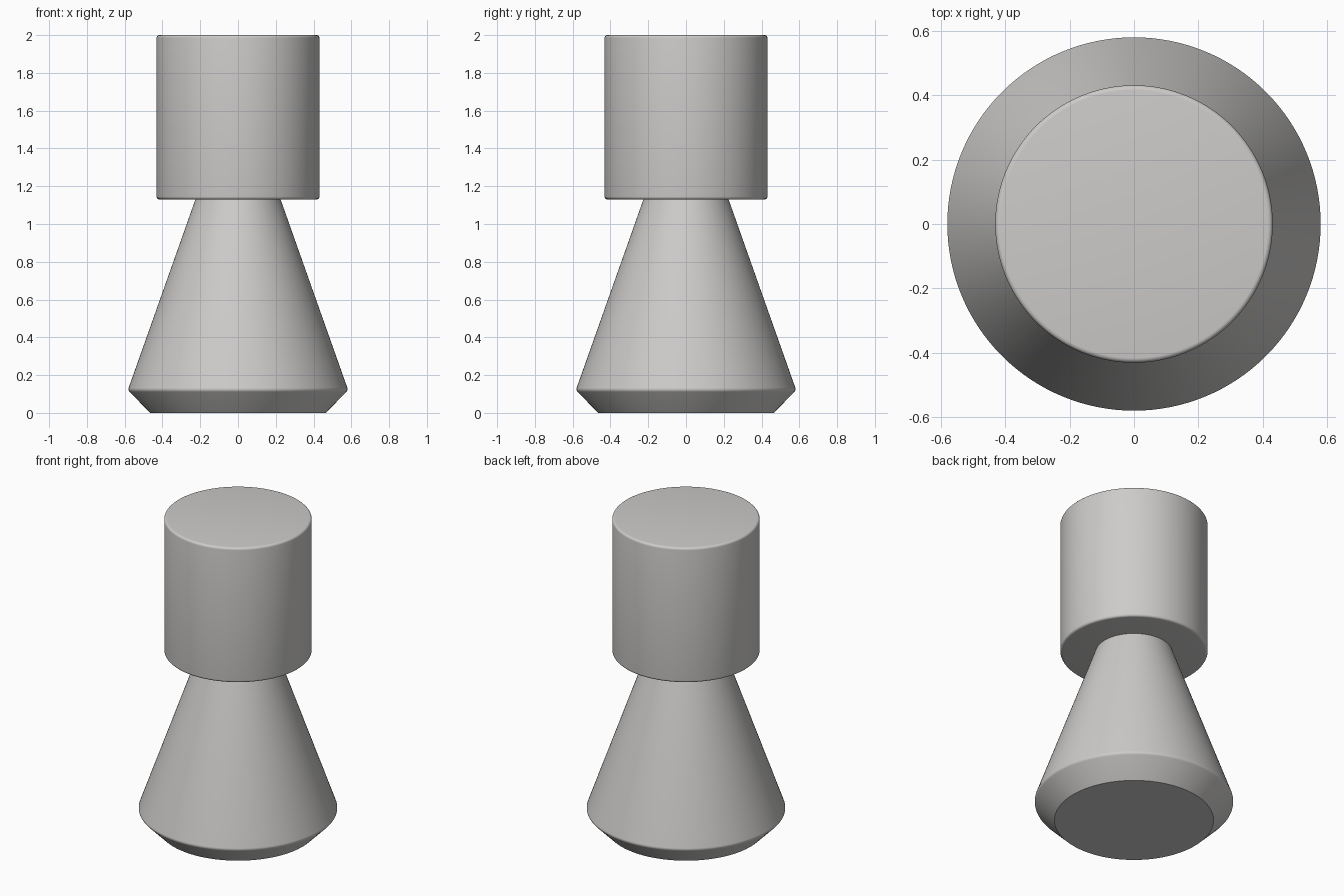
import bpy, bmesh, math

if "Cube" in bpy.data.objects:
    bpy.data.objects.remove(bpy.data.objects["Cube"])

SIDES = 128
grey = bpy.data.materials.new("light_grey")
grey.diffuse_color = (0.61, 0.60, 0.59, 1)
grey.use_nodes = True
grey.node_tree.nodes["Principled BSDF"].inputs["Base Color"].default_value = grey.diffuse_color


def lathe(name, profile):
    """Spin an (r, z) profile, closing both ends with flat caps."""
    bm = bmesh.new()
    rings = [[bm.verts.new((r * math.cos(2 * math.pi * i / SIDES),
                            r * math.sin(2 * math.pi * i / SIDES), z))
              for i in range(SIDES)] for r, z in profile]
    for low, high in zip(rings, rings[1:]):
        for i in range(SIDES):
            j = (i + 1) % SIDES
            bm.faces.new((low[i], low[j], high[j], high[i]))
    bm.faces.new(rings[0][::-1])
    bm.faces.new(rings[-1])
    mesh = bpy.data.meshes.new(name)
    bm.to_mesh(mesh)
    bm.free()
    mesh.materials.append(grey)
    ob = bpy.data.objects.new(name, mesh)
    bpy.context.collection.objects.link(ob)
    bpy.ops.object.select_all(action='DESELECT')
    ob.select_set(True)
    bpy.context.view_layer.objects.active = ob
    bpy.ops.object.shade_smooth_by_angle(angle=math.radians(35))
    return ob


def arc(r, z, radius, start, end, steps=5):
    """Points of a rounded corner around (r, z), angles in degrees."""
    angles = [math.radians(start + (end - start) * k / steps) for k in range(steps + 1)]
    return [(r + radius * math.cos(a), z + radius * math.sin(a)) for a in angles]


# Conical base: undercut foot, softly rounded rim, straight taper to the neck
lathe("conical_base", [(0.465, 0.0)] + arc(0.559, 0.126, 0.021, -45, 19.5) + [(0.222, 1.14)])

# Cylindrical head with small rounded edges
lathe("cylinder_head", arc(0.416, 1.145, 0.015, -90, 0) + arc(0.416, 1.985, 0.015, 0, 90))
